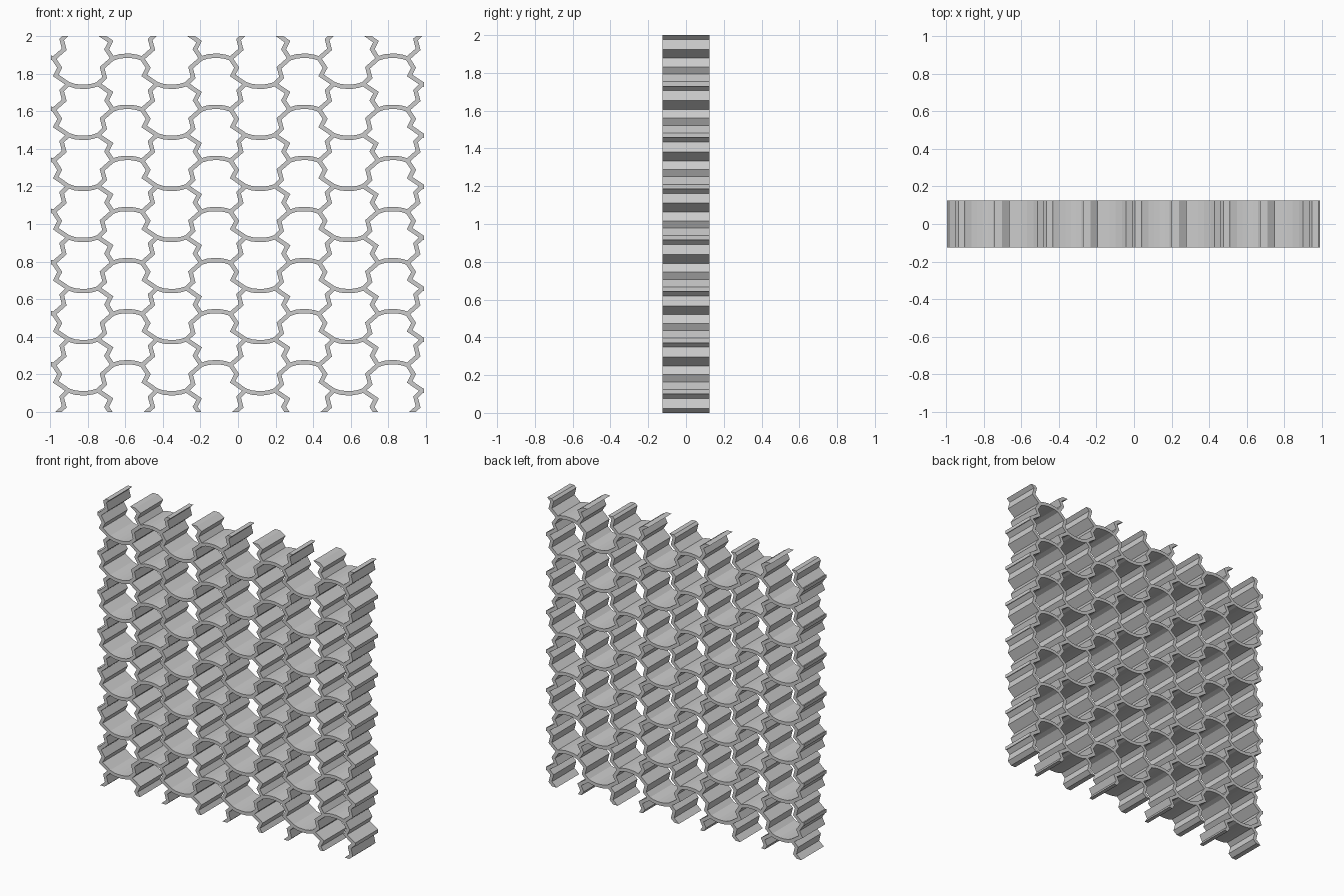
import bpy, bmesh, math
from mathutils import Vector

if "Cube" in bpy.data.objects:
    bpy.data.objects.remove(bpy.data.objects["Cube"])

S = 0.1568                # side of the underlying hexagon grid
PX, PZ = 3 * S, math.sqrt(3) * S
T = 0.0115                # half wall thickness
DEPTH = 0.249
X0, Z0 = -0.588, 1.88     # first upper bar

# zigzag walls, measured from the right end of an upper bar
LOWER = [(0, 0), (.032, -.049), (.011, -.090), (S / 2, -PZ / 2)]
UPPER = [(0, 0), (.056, .049), (.0425, .101), (S / 2, PZ / 2)]
# bowed bar: fraction of length, rise
BAR = [(0, 0), (.22, .011), (.42, .014), (.62, .014), (.82, .009), (1, 0)]

graph = bmesh.new()


def add_path(points):
    vs = [graph.verts.new((x, 0, z)) for x, z in points]
    for a, b in zip(vs, vs[1:]):
        graph.edges.new((a, b))


def add_bar(xc, zc, bow):
    add_path([(xc + (f - .5) * S, zc + bow * h) for f, h in BAR])


# centre lines of the whole lattice
for k in range(-1, 4):
    for j in range(8):
        x, z = X0 + k * PX, Z0 - j * PZ
        for side in (1, -1):          # left walls are the right walls turned 180 degrees
            for path in (LOWER, UPPER):
                add_path([(x + side * (S / 2 + px), z + side * pz) for px, pz in path])
        if j < 7:
            add_bar(x, z, 1)
            add_bar(x + PX / 2, z - PZ / 2, -1)
bmesh.ops.remove_doubles(graph, verts=graph.verts[:], dist=0.002)


def flat(v):
    return Vector((v.co.x, v.co.z))


# mitred wall corners around every point of the centre lines
left, right, joints = {}, {}, []
for v in graph.verts:
    p = flat(v)
    arms = []
    for e in v.link_edges:
        d = (flat(e.other_vert(v)) - p).normalized()
        arms.append((math.atan2(d.y, d.x), d, e))
    arms.sort(key=lambda a: a[0])
    n = len(arms)
    ring = []
    for i in range(n):
        d1, e1 = arms[i][1:]
        d2, e2 = arms[(i + 1) % n][1:]
        perp = Vector((-d1.y, d1.x))
        if n == 1:
            left[v, e1], right[v, e1] = p + T * perp, p - T * perp
            continue
        cross = d1.x * d2.y - d1.y * d2.x
        c = p + (T * (d1 + d2) / cross if abs(cross) > .02 else T * perp)
        left[v, e1] = right[v, e2] = c
        ring.append(c)
    if n > 2:
        joints.append(ring)

# flat outline of the walls
bm = bmesh.new()


def add_face(points):
    bm.faces.new([bm.verts.new((q.x, -DEPTH / 2, q.y)) for q in points])


for e in graph.edges:
    a, b = e.verts
    add_face([right[a, e], left[b, e], right[b, e], left[a, e]])
for ring in joints:
    add_face(ring)
bmesh.ops.remove_doubles(bm, verts=bm.verts[:], dist=0.0002)

# trim to the panel borders
for co, no in (((-.994, 0, 0), (-1, 0, 0)), ((.99, 0, 0), (1, 0, 0)),
               ((0, 0, 0), (0, 0, -1)), ((0, 0, 2), (0, 0, 1))):
    bmesh.ops.bisect_plane(bm, geom=bm.verts[:] + bm.edges[:] + bm.faces[:], dist=1e-5,
                           plane_co=co, plane_no=no, clear_outer=True)

# give the panel its depth
res = bmesh.ops.extrude_face_region(bm, geom=bm.faces[:], use_keep_orig=True)
moved = [g for g in res["geom"] if isinstance(g, bmesh.types.BMVert)]
bmesh.ops.translate(bm, verts=moved, vec=(0, DEPTH, 0))
bmesh.ops.recalc_face_normals(bm, faces=bm.faces[:])

mesh = bpy.data.meshes.new("lattice_panel")
bm.to_mesh(mesh)
bm.free()
graph.free()
bpy.context.collection.objects.link(bpy.data.objects.new("lattice_panel", mesh))
